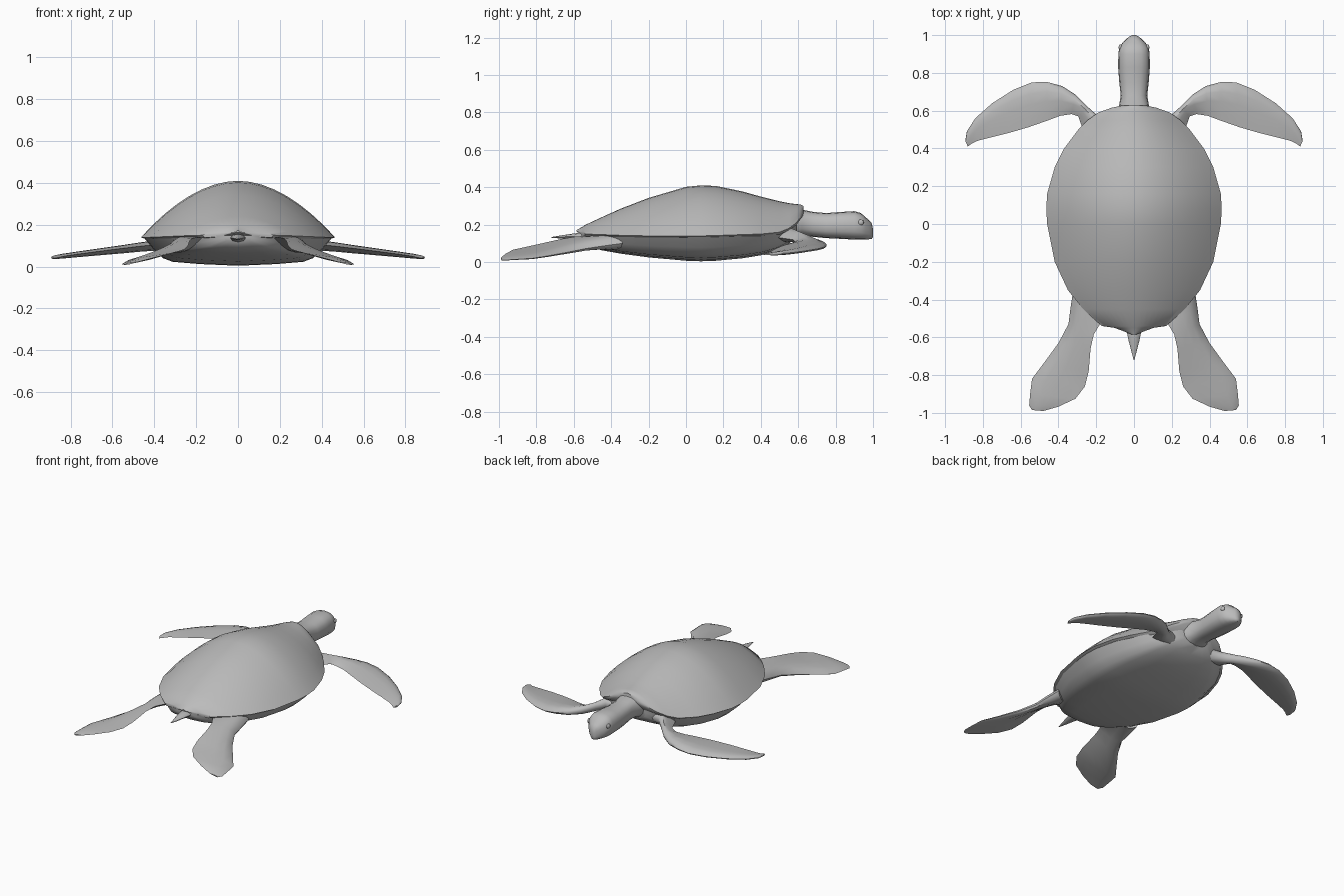
import bpy, bmesh, math
from mathutils import Vector

grey = bpy.data.materials.new("soft grey")
grey.diffuse_color = (0.5, 0.5, 0.5, 1)


def loft(name, rings, mirror=False, angle=40):
    """Skin closed rings into a capped solid."""
    bm = bmesh.new()
    loops = [[bm.verts.new(p) for p in r] for r in rings]
    n = len(loops[0])
    for a, b in zip(loops, loops[1:]):
        for i in range(n):
            j = (i + 1) % n
            bm.faces.new((a[i], a[j], b[j], b[i]))
    bm.faces.new(loops[0])
    bm.faces.new(loops[-1])
    bmesh.ops.recalc_face_normals(bm, faces=bm.faces)
    me = bpy.data.meshes.new(name)
    bm.to_mesh(me)
    bm.free()
    me.materials.append(grey)
    ob = bpy.data.objects.new(name, me)
    bpy.context.collection.objects.link(ob)
    bpy.ops.object.select_all(action='DESELECT')
    ob.select_set(True)
    bpy.context.view_layer.objects.active = ob
    bpy.ops.object.shade_smooth_by_angle(angle=math.radians(angle))
    if mirror:
        ob.modifiers.new("mirror", 'MIRROR')
    return ob


# Domed upper shell: y, half width, rim height, crown height
shell = [(-.585, .012, .165, .172), (-.55, .10, .155, .19), (-.54, .17, .15, .198),
         (-.45, .27, .147, .24), (-.35, .35, .143, .285), (-.2, .42, .14, .343),
         (0, .46, .14, .402), (.08, .464, .14, .41), (.16, .46, .142, .407),
         (.3, .42, .147, .378), (.4, .37, .15, .35), (.5, .295, .16, .325),
         (.55, .245, .18, .315), (.59, .19, .21, .31), (.615, .12, .245, .307),
         (.628, .06, .265, .30)]
rings = []
for y, w, rim, top in shell:
    us = [1 - i / 8 for i in range(17)]
    ring = [(w * u, y, rim + (top - rim) * (1 - abs(u) ** 1.9)) for u in us]
    lip = min(.012, w * .2)
    ring += [(-w * .93, y, rim - lip), (0, y, rim - lip), (w * .93, y, rim - lip)]
    rings.append(ring)
loft("upper_shell", rings)

# Belly: y, half width, rim height, lowest height
belly = [(-.56, .08, .15, .12), (-.52, .18, .147, .082), (-.45, .265, .145, .063),
         (-.35, .345, .14, .045), (-.2, .415, .138, .025), (0, .455, .138, .007),
         (.08, .46, .138, .004), (.16, .455, .14, .007), (.3, .415, .145, .02),
         (.4, .365, .15, .036), (.48, .31, .16, .06), (.54, .24, .18, .09),
         (.59, .13, .22, .13)]
half = [(.97, .97), (.87, .55), (.78, .27), (.68, .14), (.4, .06)]
section = half + [(0, 0)] + [(-a, b) for a, b in reversed(half)] + [(0, 1)]
loft("belly", [[(a * w, y, lo + b * (hi - lo)) for a, b in section]
               for y, w, hi, lo in belly], angle=50)


def tube(name, stations, sides=16, power=.8):
    """Rounded body along y: y, half width, low height, high height."""
    rs = []
    for y, w, lo, hi in stations:
        r = []
        for i in range(sides):
            t = 2 * math.pi * i / sides
            c, s = math.cos(t), math.sin(t)
            r.append((w * math.copysign(abs(c) ** power, c), y,
                      (lo + hi) / 2 + (hi - lo) / 2 * math.copysign(abs(s) ** power, s)))
        rs.append(r)
    return loft(name, rs)


# Neck and head with a blunt beak
tube("neck_and_head", [(.45, .13, .10, .27), (.56, .11, .125, .28), (.62, .08, .14, .28),
                       (.68, .07, .135, .268), (.75, .078, .128, .262),
                       (.83, .084, .124, .268), (.90, .083, .12, .272),
                       (.935, .078, .12, .262), (.96, .06, .121, .24),
                       (.98, .04, .122, .222), (.993, .024, .124, .208),
                       (1.0, .01, .135, .175)])

# Pointed tail
tube("tail", [(-.50, .04, .11, .155), (-.58, .036, .12, .155), (-.62, .028, .124, .15),
              (-.67, .015, .126, .142), (-.72, .002, .13, .134)], 8, 1)

# Eyes on both sides of the head
bm = bmesh.new()
bmesh.ops.create_uvsphere(bm, u_segments=12, v_segments=8, radius=.016)
for v in bm.verts:
    v.co = Vector((v.co.x * .6 + .072, v.co.y + .935, v.co.z + .212))
for f in bm.faces:
    f.smooth = True
me = bpy.data.meshes.new("eyes")
bm.to_mesh(me)
bm.free()
me.materials.append(grey)
eyes = bpy.data.objects.new("eyes", me)
bpy.context.collection.objects.link(eyes)
eyes.modifiers.new("mirror", 'MIRROR')


def flipper(name, stations):
    """Fin skinned between leading and trailing edge points with a thickness."""
    foil = [(0, 0), (.06, .6), (.25, 1), (.5, .8), (.8, .35), (1, 0)]
    rs = []
    for lx, ly, lz, tx, ty, tz, th in stations:
        a, b = Vector((lx, ly, lz)), Vector((tx, ty, tz))
        up = Vector((0, 0, th / 2))
        r = [a.lerp(b, t) + up * h for t, h in foil]
        r += [a.lerp(b, t) - up * h for t, h in reversed(foil[1:-1])]
        rs.append(r)
    return loft(name, rs, True, 50)


# Front flippers, swept outward and back
flipper("front_flippers", [
    (.10, .56, .15, .18, .42, .14, .09), (.20, .58, .15, .27, .50, .13, .075),
    (.245, .62, .135, .295, .57, .12, .06), (.31, .685, .115, .33, .582, .11, .055),
    (.38, .73, .10, .39, .573, .105, .05), (.46, .752, .093, .46, .547, .098, .045),
    (.54, .75, .083, .56, .512, .086, .04), (.64, .71, .072, .67, .48, .072, .034),
    (.75, .64, .06, .76, .458, .06, .028), (.84, .56, .05, .83, .44, .05, .023),
    (.885, .49, .045, .86, .425, .043, .018), (.893, .44, .043, .88, .41, .04, .01)])

# Rear flippers, broad paddles trailing behind
flipper("rear_flippers", [
    (.32, -.34, .10, .13, -.45, .13, .08), (.337, -.45, .085, .18, -.53, .14, .065),
    (.347, -.53, .073, .213, -.585, .137, .05), (.40, -.63, .053, .23, -.66, .125, .04),
    (.48, -.74, .033, .24, -.78, .098, .032), (.54, -.82, .02, .26, -.86, .08, .026),
    (.55, -.90, .015, .31, -.925, .066, .02), (.555, -.96, .011, .40, -.967, .043, .014),
    (.54, -.985, .01, .48, -.99, .022, .008)])
